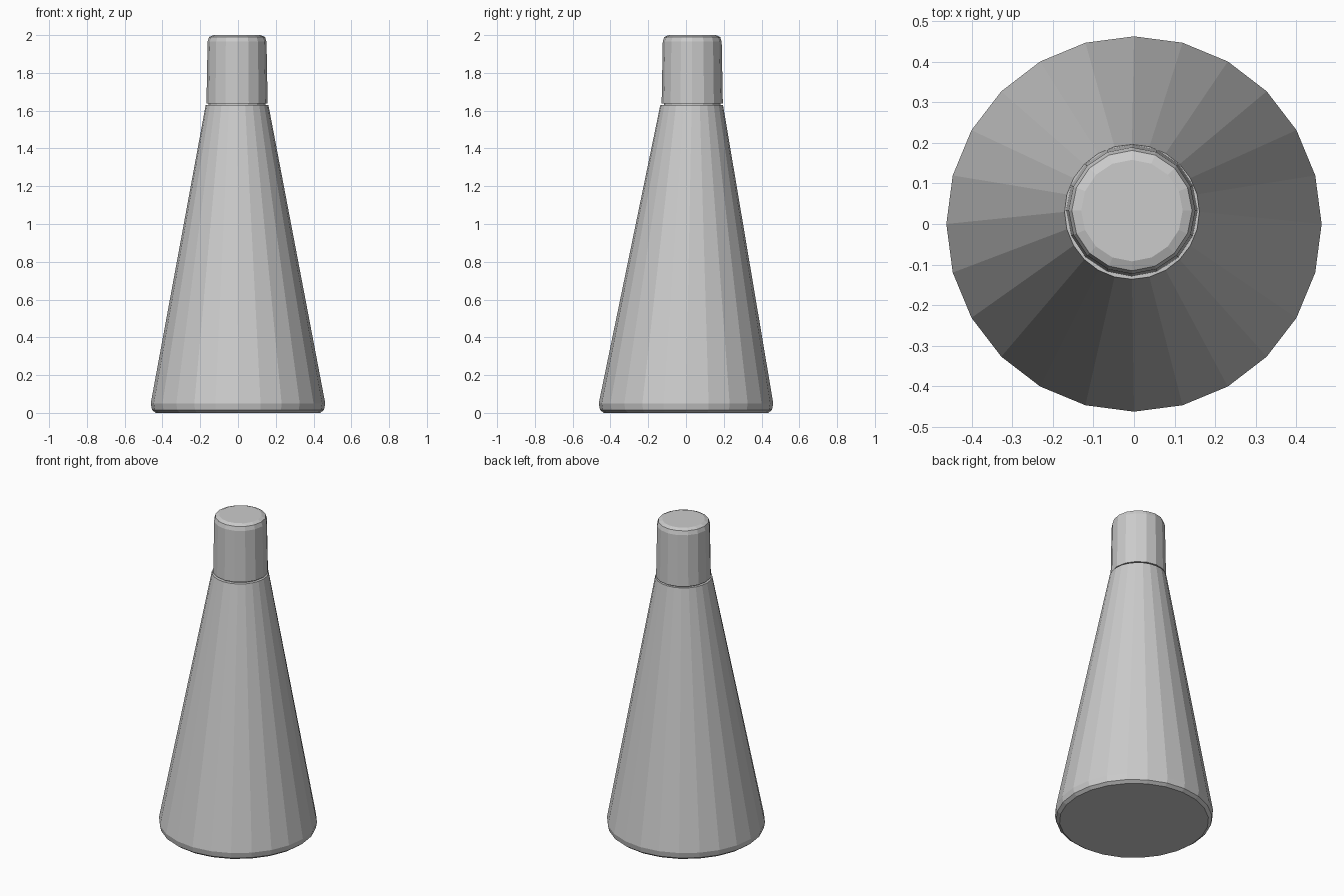
import bpy
import bmesh
from math import cos, sin, tau

cube = bpy.data.objects.get("Cube")
if cube:
    bpy.data.objects.remove(cube, do_unlink=True)

grey = bpy.data.materials.new("plain grey")
grey.use_nodes = True
colour = (0.6, 0.6, 0.6, 1)
grey.diffuse_color = colour
grey.node_tree.nodes["Principled BSDF"].inputs["Base Color"].default_value = colour


def lofted(name, sides, rings):
    """Flat-faced closed solid through rings of (x, y, z, radius)."""
    bm = bmesh.new()
    loops = []
    for x, y, z, r in rings:
        loops.append([bm.verts.new((x + r * cos(tau * i / sides),
                                    y + r * sin(tau * i / sides), z))
                      for i in range(sides)])
    for low, high in zip(loops, loops[1:]):
        for i in range(sides):
            j = (i + 1) % sides
            bm.faces.new((low[i], low[j], high[j], high[i]))
    bm.faces.new(loops[0][::-1])
    bm.faces.new(loops[-1])
    mesh = bpy.data.meshes.new(name)
    bm.to_mesh(mesh)
    bm.free()
    mesh.materials.append(grey)
    obj = bpy.data.objects.new(name, mesh)
    bpy.context.collection.objects.link(obj)
    return obj


# Leaning tapered body with a narrow chamfer at the foot
lofted("body", 24, [(0, 0, 0, 0.435), (0, 0, 0.015, 0.455),
                    (0, 0, 0.05, 0.462), (-0.005, 0.03, 1.63, 0.166)])

# Slim core that bridges the seam between body and neck
lofted("seam_core", 16, [(-0.005, 0.033, 1.6, 0.15), (-0.005, 0.033, 1.66, 0.15)])

# Neck with a bevelled top rim
lofted("neck", 16, [(-0.005, 0.033, 1.638, 0.162), (-0.005, 0.033, 1.965, 0.156),
                    (-0.005, 0.033, 1.99, 0.148), (-0.005, 0.033, 2.0, 0.125)])
